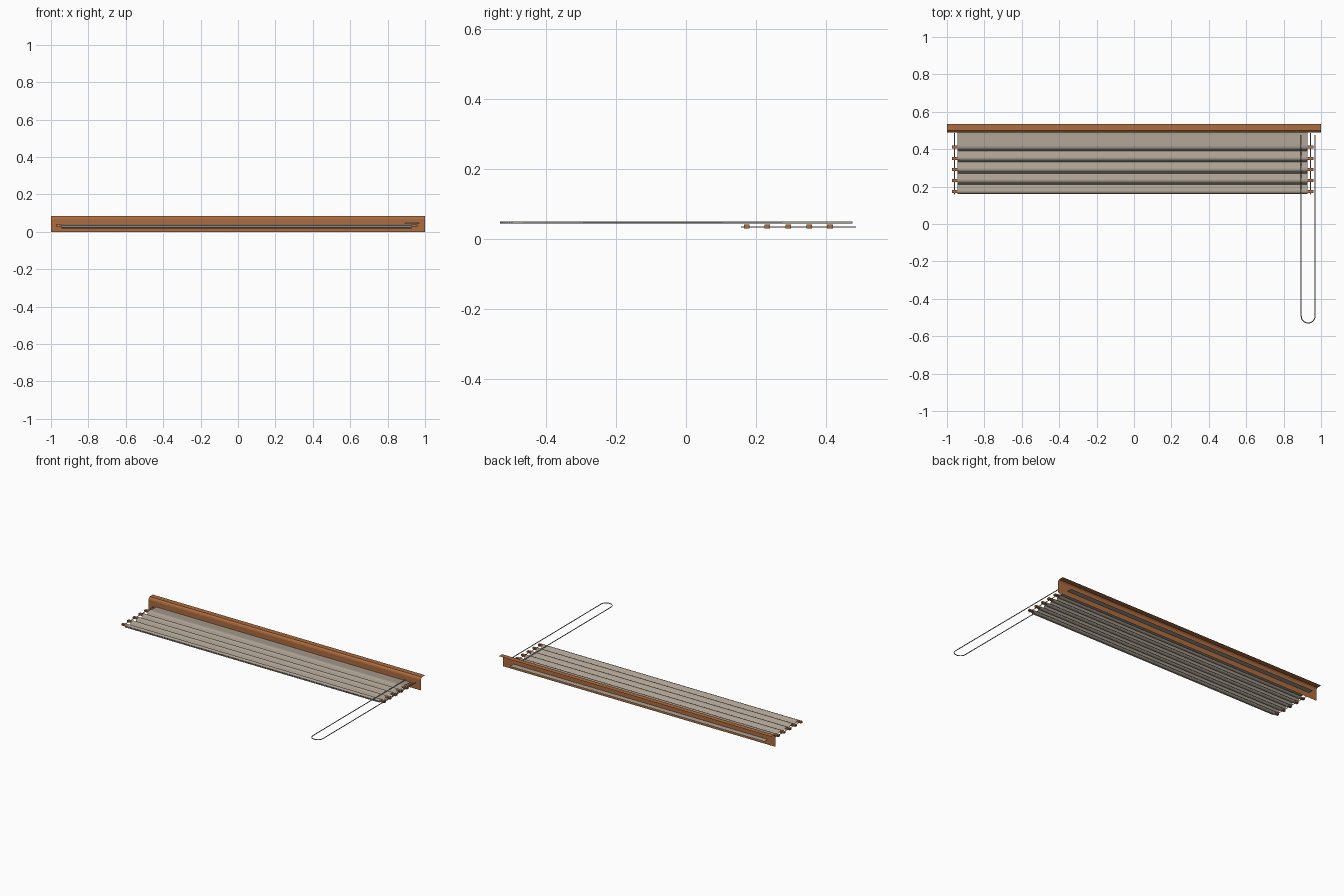
import bpy, bmesh, math

if "Cube" in bpy.data.objects:
    bpy.data.objects.remove(bpy.data.objects["Cube"])


def material(name, rgb):
    m = bpy.data.materials.new(name)
    m.diffuse_color = (*rgb, 1)
    m.use_nodes = True
    m.node_tree.nodes["Principled BSDF"].inputs["Base Color"].default_value = m.diffuse_color
    return m


WOOD = material("warm wood", (0.42, 0.15, 0.05))
FABRIC = material("linen fabric", (0.41, 0.355, 0.29))
CORD = material("pale grey cord", (0.45, 0.43, 0.40))


def finish(bm, name, mat, smooth=False):
    me = bpy.data.meshes.new(name)
    bm.to_mesh(me)
    bm.free()
    me.materials.append(mat)
    ob = bpy.data.objects.new(name, me)
    bpy.context.collection.objects.link(ob)
    if smooth:
        bpy.ops.object.select_all(action='DESELECT')
        ob.select_set(True)
        bpy.context.view_layer.objects.active = ob
        bpy.ops.object.shade_smooth_by_angle(angle=math.radians(60))
    return ob


def sheet(name, profile, x0, x1, mat, smooth=False):
    """Sweep an open (y, z) profile along x; profile runs from -y to +y."""
    bm = bmesh.new()
    rows = [[bm.verts.new((x, y, z)) for x in (x0, x1)] for y, z in profile]
    for a, b in zip(rows, rows[1:]):
        bm.faces.new((a[0], a[1], b[1], b[0]))
    return finish(bm, name, mat, smooth)


def box(name, lo, hi, mat):
    bm = bmesh.new()
    bmesh.ops.create_cube(bm, size=1)
    for v in bm.verts:
        v.co = [l + (c + 0.5) * (h - l) for c, l, h in zip(v.co, lo, hi)]
    return finish(bm, name, mat)


def tube(name, points, radius, mat):
    cu = bpy.data.curves.new(name, 'CURVE')
    cu.dimensions = '3D'
    cu.bevel_depth = radius
    cu.bevel_resolution = 1
    cu.use_fill_caps = True
    sp = cu.splines.new('POLY')
    sp.points.add(len(points) - 1)
    for p, co in zip(sp.points, points):
        p.co = (*co, 1)
    cu.materials.append(mat)
    ob = bpy.data.objects.new(name, cu)
    bpy.context.collection.objects.link(ob)
    bpy.ops.object.select_all(action='DESELECT')
    ob.select_set(True)
    bpy.context.view_layer.objects.active = ob
    bpy.ops.object.convert(target='MESH')


# Head rail: thin upright plate with a bevelled lip turned back
sheet("head_rail", [(0.490, 0), (0.490, 0.068), (0.493, 0.077),
                    (0.501, 0.084), (0.535, 0.084)], -1, 1, WOOD)

# Slat ends showing beyond the cloth, with a pocket of cloth between them
slats = [0.173 + 0.0595 * i for i in range(5)]
for s in slats:
    for x0, x1 in ((-0.972, -0.935), (0.920, 0.960)):
        box("slat_end", (x0, s - 0.008, 0.029), (x1, s + 0.008, 0.040), WOOD)
    sheet("slat_pocket", [(s - 0.012, 0.034), (s - 0.007, 0.027),
                          (s + 0.007, 0.027), (s + 0.013, 0.036)],
          -0.943, 0.927, FABRIC, True)

# Folded fabric: rises gently to each slat, then tucks down in front of it;
# its top end runs on through the plate, under the lip
fold = [(-0.021, 0.017), (-0.017, 0.022), (-0.012, 0.034), (-0.007, 0.040),
        (0.002, 0.042), (0.010, 0.040), (0.022, 0.031), (0.034, 0.019)]
profile = []
for i, s in enumerate(slats):
    part = fold
    if i == 0:
        part = [(-0.010, 0.024), (-0.009, 0.036)] + fold[3:]
    elif i == 4:
        part = fold[:5] + [(0.015, 0.041), (0.040, 0.037), (0.074, 0.034),
                           (0.115, 0.033)]
    profile += [(s + y, z) for y, z in part]
sheet("fabric_shade", profile, -0.943, 0.927, FABRIC, True)

# Lift cords at both ends
for x in (-0.960, 0.943):
    tube("lift_cord", [(x, 0.157, 0.0335), (x, 0.486, 0.0335)], 0.0022, CORD)

# Long pull loop on the right
cx, r, z = 0.931, 0.037, 0.0465
loop = [(cx + r, 0.476, z)]
loop += [(cx + r * math.cos(a), -0.492 - r * math.sin(a), z)
         for a in (math.pi * i / 16 for i in range(17))]
loop += [(cx - r, 0.476, z)]
tube("pull_loop", loop, 0.0028, CORD)
